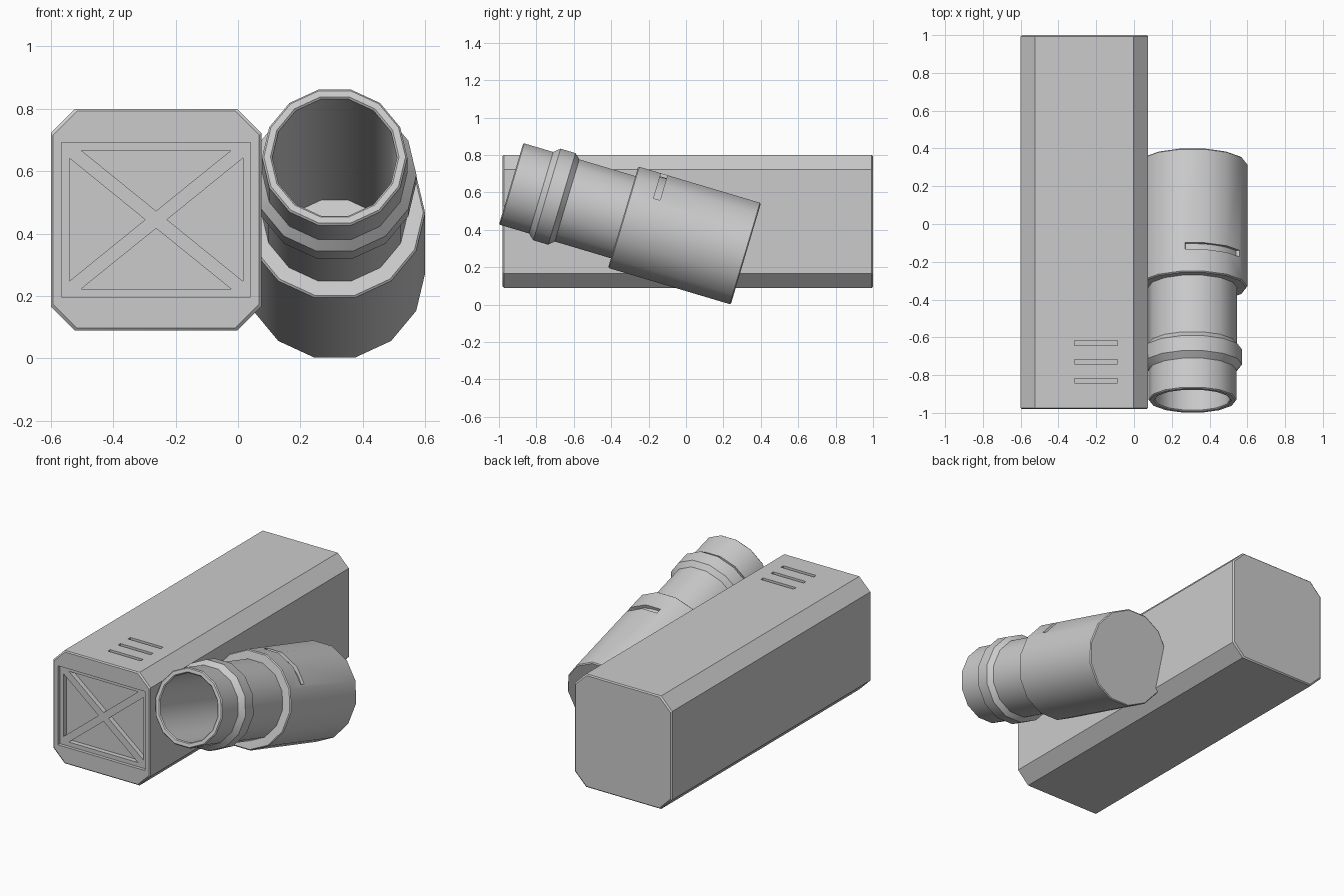
import bpy, bmesh, math

if "Cube" in bpy.data.objects:
    bpy.data.objects.remove(bpy.data.objects["Cube"])


def loft(name, rings):
    """Solid through a list of equal-length point rings, capped at both ends."""
    bm = bmesh.new()
    rows = [[bm.verts.new(p) for p in ring] for ring in rings]
    n = len(rows[0])
    for a, b in zip(rows, rows[1:]):
        for i in range(n):
            j = (i + 1) % n
            bm.faces.new((a[i], a[j], b[j], b[i]))
    bm.faces.new(rows[0])
    bm.faces.new(rows[-1])
    bmesh.ops.recalc_face_normals(bm, faces=bm.faces)
    mesh = bpy.data.meshes.new(name)
    bm.to_mesh(mesh)
    bm.free()
    obj = bpy.data.objects.new(name, mesh)
    bpy.context.collection.objects.link(obj)
    return obj


def prism(name, pts, y0, y1):
    """Extrude an (x, z) outline along y."""
    return loft(name, [[(x, y, z) for x, z in pts] for y in (y0, y1)])


def rect(x0, x1, z0, z1):
    return [(x0, z0), (x1, z0), (x1, z1), (x0, z1)]


def cut(obj, cutter):
    """Subtract the cutter and discard it."""
    cutter.hide_render = True
    mod = obj.modifiers.new("cut", 'BOOLEAN')
    mod.operation, mod.solver, mod.object = 'DIFFERENCE', 'EXACT', cutter
    bpy.context.view_layer.update()
    dg = bpy.context.evaluated_depsgraph_get()
    mesh = bpy.data.meshes.new_from_object(obj.evaluated_get(dg))
    obj.modifiers.clear()
    obj.data = mesh
    bpy.data.objects.remove(cutter)


# Long housing with chamfered corners and softened ends
CX, CZ = -0.2625, 0.445


def octagon(y, inset):
    w, h, c = 0.3375 - inset, 0.355 - inset, 0.077
    quarter = [(w, h - c), (w - c, h)]
    half = quarter + [(-x, z) for x, z in reversed(quarter)]
    return [(CX + x, y, CZ + z) for x, z in half + [(-x, -z) for x, z in half]]


E = 0.007
housing = loft("housing", [octagon(-0.98, E), octagon(-0.98 + E, 0),
                           octagon(1 - E, 0), octagon(1, E)])

# Recessed front grille with a cross brace
cut(housing, prism("cutter", rect(CX - 0.303, CX + 0.303, CZ - 0.248, CZ + 0.248), -1.1, -0.96))
for s in (-1, 1):
    cut(housing, prism("cutter", [(CX - 0.24, CZ + s * 0.222), (CX + 0.24, CZ + s * 0.222),
                                  (CX, CZ + s * 0.028)], -1.1, -0.93))
    cut(housing, prism("cutter", [(CX + s * 0.278, CZ - 0.197), (CX + s * 0.278, CZ + 0.197),
                                  (CX + s * 0.035, CZ)], -1.1, -0.93))

# Vent slots on top
for y in (-0.63, -0.73, -0.83):
    cut(housing, prism("cutter", rect(-0.315, -0.087, 0.78, 0.9), y - 0.012, y + 0.012))

# Tilted hollow tube with collar and wide rear barrel, 14 sides
SIDES = 14
profile = [(0.2, 1.14), (0.2, 0.006), (0.206, 0), (0.227, 0), (0.233, 0.006),
           (0.233, 0.167), (0.262, 0.2), (0.262, 0.283), (0.235, 0.312),
           (0.235, 0.625), (0.284, 0.625), (0.29, 0.631), (0.29, 1.304), (0.284, 1.31)]
tube = loft("tube", [[(r * math.cos(2 * math.pi * k / SIDES), t,
                       r * math.sin(2 * math.pi * k / SIDES)) for k in range(SIDES)]
                     for r, t in profile])

# Groove running part way round the barrel
angles = [math.radians(30 + 68 * i / 8) for i in range(9)]
arc = [(0.266 * math.cos(a), 0.266 * math.sin(a)) for a in angles]
arc += [(0.33 * math.cos(a), 0.33 * math.sin(a)) for a in reversed(angles)]
cut(tube, prism("cutter", arc, 0.752, 0.788))

tube.rotation_euler.x = math.radians(-16.6)
tube.location = (0.31, -0.935, 0.646)

# Smooth sides, sharp edges
for obj in (housing, tube):
    bpy.ops.object.select_all(action='DESELECT')
    obj.select_set(True)
    bpy.context.view_layer.objects.active = obj
    bpy.ops.object.shade_smooth_by_angle(angle=math.radians(30))
